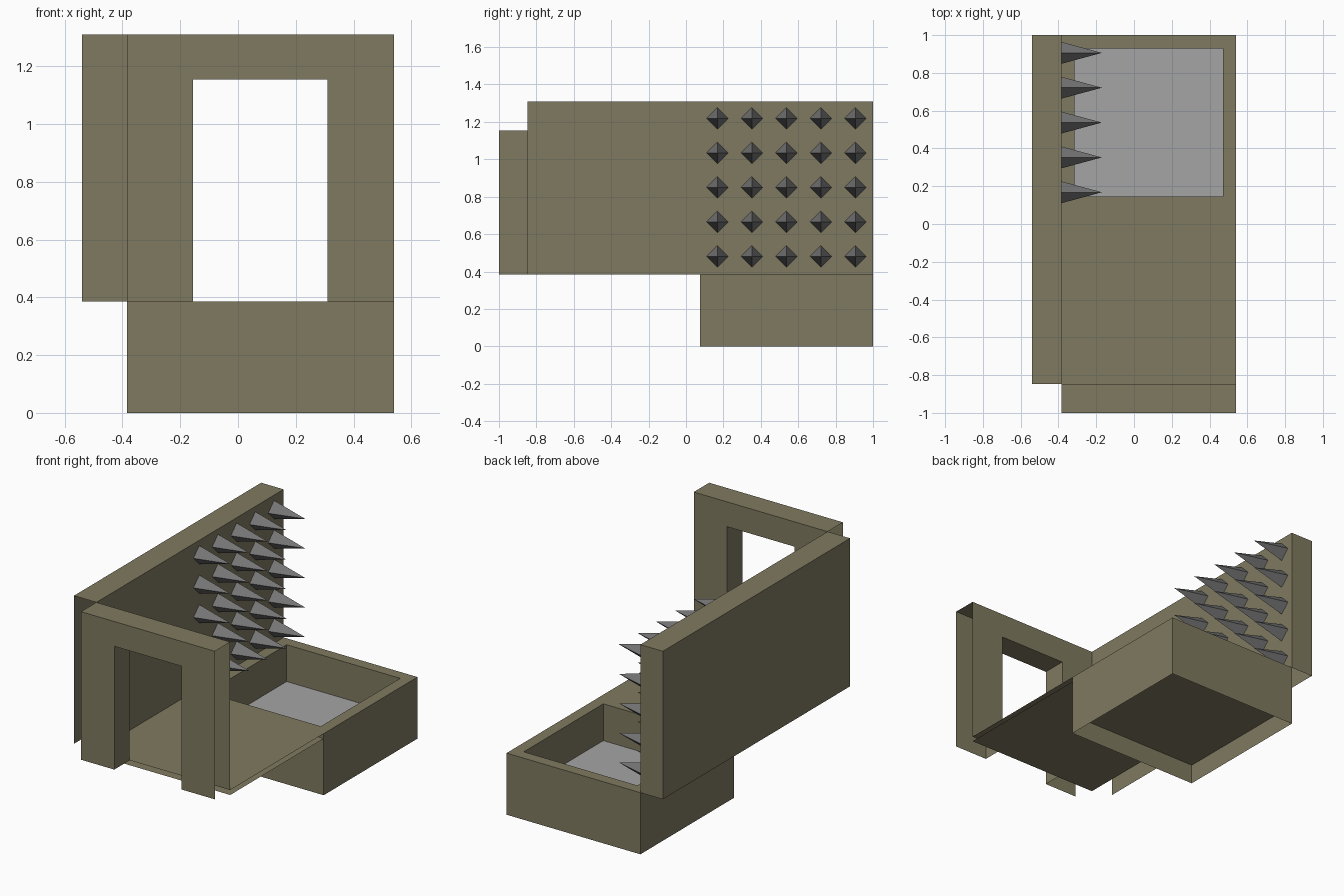
import bpy, bmesh
from math import pi
from mathutils import Matrix

if "Cube" in bpy.data.objects:
    bpy.data.objects.remove(bpy.data.objects["Cube"])


def material(name, hex_color):
    lin = []
    for i in (0, 2, 4):
        c = int(hex_color[i:i + 2], 16) / 255
        lin.append(c / 12.92 if c <= 0.04045 else ((c + 0.055) / 1.055) ** 2.4)
    m = bpy.data.materials.new(name)
    m.diffuse_color = (*lin, 1)
    m.use_nodes = True
    m.node_tree.nodes["Principled BSDF"].inputs["Base Color"].default_value = m.diffuse_color
    return m


TAN = material("dark tan", "7F7A60")
GREY = material("light grey", "A5A5A6")
SPIKE = material("dark grey", "757576")


def finish(name, bm, mat):
    mesh = bpy.data.meshes.new(name)
    bm.to_mesh(mesh)
    bm.free()
    mesh.materials.append(mat)
    ob = bpy.data.objects.new(name, mesh)
    bpy.context.collection.objects.link(ob)
    return ob


def add_box(bm, lo, hi, skip=()):
    """Box between two corners; skip lists open sides such as '-z'."""
    size = [b - a for a, b in zip(lo, hi)]
    mid = [(a + b) / 2 for a, b in zip(lo, hi)]
    verts = bmesh.ops.create_cube(bm, size=1)["verts"]
    faces = {f for v in verts for f in v.link_faces}
    bm.normal_update()
    gone = []
    for f in faces:
        axis = max(range(3), key=lambda i: abs(f.normal[i]))
        if ("+" if f.normal[axis] > 0 else "-") + "xyz"[axis] in skip:
            gone.append(f)
    for v in verts:
        v.co = [v.co[i] * size[i] + mid[i] for i in range(3)]
    bmesh.ops.delete(bm, geom=gone, context="FACES")


def plate(name, x0, x1, y0, y1, z, mat):
    bm = bmesh.new()
    bm.faces.new([bm.verts.new(p) for p in
                  ((x0, y0, z), (x1, y0, z), (x1, y1, z), (x0, y1, z))])
    return finish(name, bm, mat)


L, IN, R = -0.54, -0.385, 0.54        # wall outside, wall inside, right edge
FLOOR, TOP, DOOR = 0.385, 1.31, 1.155
BACK, FRONT = 1.0, -0.848

# Side wall, open underneath and where it meets the door frame
bm = bmesh.new()
add_box(bm, (L, FRONT, FLOOR), (IN, BACK, TOP), ("-z", "-y"))
finish("side_wall", bm, TAN)

# Door frame: hollow posts and lintel, open at both ends and underneath
bm = bmesh.new()
add_box(bm, (IN, -1, FLOOR), (-0.155, FRONT, DOOR), ("-x", "-z", "+z"))
add_box(bm, (0.31, -1, FLOOR), (R, FRONT, DOOR), ("+x", "-z", "+z"))
add_box(bm, (IN, -1, DOOR), (R, FRONT, TOP), ("-x", "+x", "-z"))
finish("door_frame", bm, TAN)
plate("door_soffit", -0.155, 0.31, -1, FRONT, DOOR, TAN)

# Floor between door and pit, with a separate underside
plate("floor", IN, R, FRONT, 0.075, FLOOR, TAN)
plate("floor_underside", IN, R, FRONT, 0.075, FLOOR - 0.031, TAN)

# Pit: outer shell with rim and sunken inner walls, open underneath
bm = bmesh.new()
add_box(bm, (IN, 0.075, 0), (R, BACK, FLOOR), ("-z",))
top = max(bm.faces, key=lambda f: f.calc_center_median().z)
bm.normal_update()
bmesh.ops.inset_region(bm, faces=[top], thickness=0.07, use_even_offset=True)
sunk = bmesh.ops.extrude_face_region(bm, geom=[top])["geom"]
for g in sunk:
    if isinstance(g, bmesh.types.BMVert):
        g.co.z = 0.155
bottom = [g for g in sunk if isinstance(g, bmesh.types.BMFace)]
old = [top] if top.is_valid and top not in bottom else []
bmesh.ops.delete(bm, geom=bottom + old, context="FACES_ONLY")
finish("pit_box", bm, TAN)
plate("pit_floor", IN + 0.07, R - 0.07, 0.145, 0.93, 0.155, GREY)
plate("pit_underside", IN, R, 0.075, BACK, 0.124, TAN)

# Spikes on the inner wall, four-sided with points up and down
bm = bmesh.new()
for i in range(5):
    for j in range(5):
        y, z = 0.168 + i * 0.1845, 0.481 + j * 0.1845
        m = Matrix.Translation((IN + 0.1075, y, z)) @ Matrix.Rotation(pi / 2, 4, "Y")
        bmesh.ops.create_cone(bm, cap_ends=False, segments=4, radius1=0.058,
                              radius2=0, depth=0.215, matrix=m)
bmesh.ops.remove_doubles(bm, verts=bm.verts, dist=1e-5)
bmesh.ops.recalc_face_normals(bm, faces=bm.faces)
finish("wall_spikes", bm, SPIKE)
